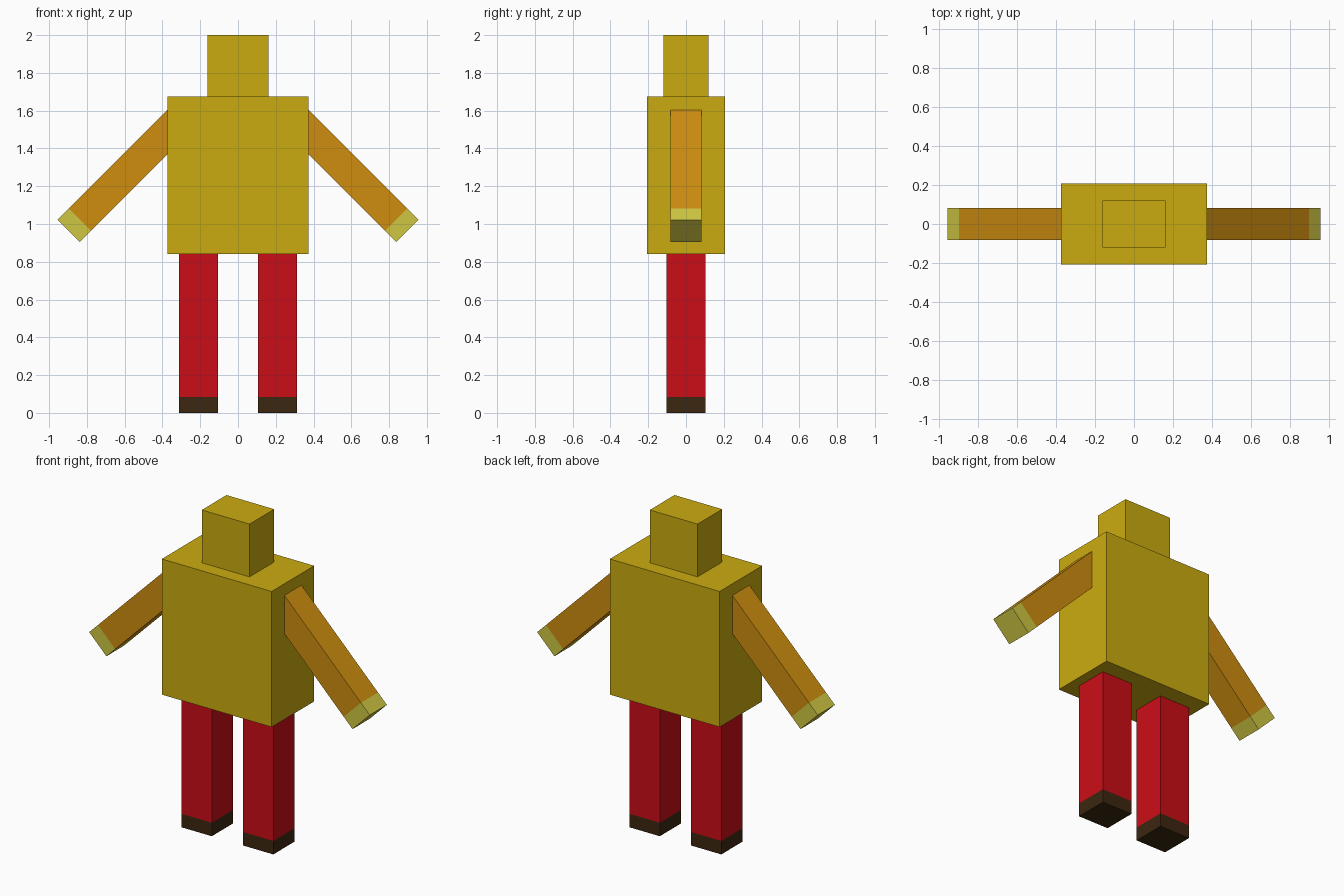
import bpy
import bmesh
from math import radians
from mathutils import Matrix, Vector

if "Cube" in bpy.data.objects:
    bpy.data.objects.remove(bpy.data.objects["Cube"])


def material(name, rgb):
    mat = bpy.data.materials.new(name)
    mat.diffuse_color = (*rgb, 1.0)
    mat.use_nodes = True
    mat.node_tree.nodes["Principled BSDF"].inputs["Base Color"].default_value = mat.diffuse_color
    return mat


GOLD = material("gold", (0.60, 0.41, 0.005))
ORANGE = material("orange", (0.62, 0.27, 0.005))
YELLOW = material("pale_yellow", (0.62, 0.57, 0.055))
RED = material("red", (0.60, 0.004, 0.008))
BROWN = material("dark_brown", (0.045, 0.020, 0.005))


def box(name, size, center, mat, tilt=0.0):
    """Box of a given size, tilted about the y axis, placed at its centre."""
    bm = bmesh.new()
    xf = (Matrix.Translation(center) @ Matrix.Rotation(tilt, 4, 'Y')
          @ Matrix.Diagonal((*size, 1.0)))
    bmesh.ops.create_cube(bm, size=1.0, matrix=xf)
    mesh = bpy.data.meshes.new(name)
    bm.to_mesh(mesh)
    bm.free()
    mesh.materials.append(mat)
    obj = bpy.data.objects.new(name, mesh)
    bpy.context.collection.objects.link(obj)
    return obj


# Torso and head
box("torso", (0.748, 0.414, 0.835), (0, 0, 1.2575), GOLD)
box("head", (0.325, 0.24, 0.325), (0, 0, 1.8375), GOLD)

ARM_W, ARM_LEN, HAND_LEN = 0.166, 0.83, 0.085
for side, s in (("left", -1), ("right", 1)):
    # Leg with shoe
    box(f"{side}_leg", (0.207, 0.207, 0.757), (s * 0.2095, 0, 0.4615), RED)
    box(f"{side}_shoe", (0.207, 0.207, 0.083), (s * 0.2095, 0, 0.0415), BROWN)

    # Arm sloping outward at 45 degrees, its upper end inside the torso
    tip = Vector((s * 0.897, 0, 0.963))
    up = Vector((-s, 0, 1)).normalized()
    tilt = radians(-45 * s)
    sleeve_len = ARM_LEN - HAND_LEN
    box(f"{side}_arm", (ARM_W, ARM_W, sleeve_len),
        tip + up * (HAND_LEN + sleeve_len / 2), ORANGE, tilt)
    box(f"{side}_hand", (ARM_W, ARM_W, HAND_LEN),
        tip + up * (HAND_LEN / 2), YELLOW, tilt)
